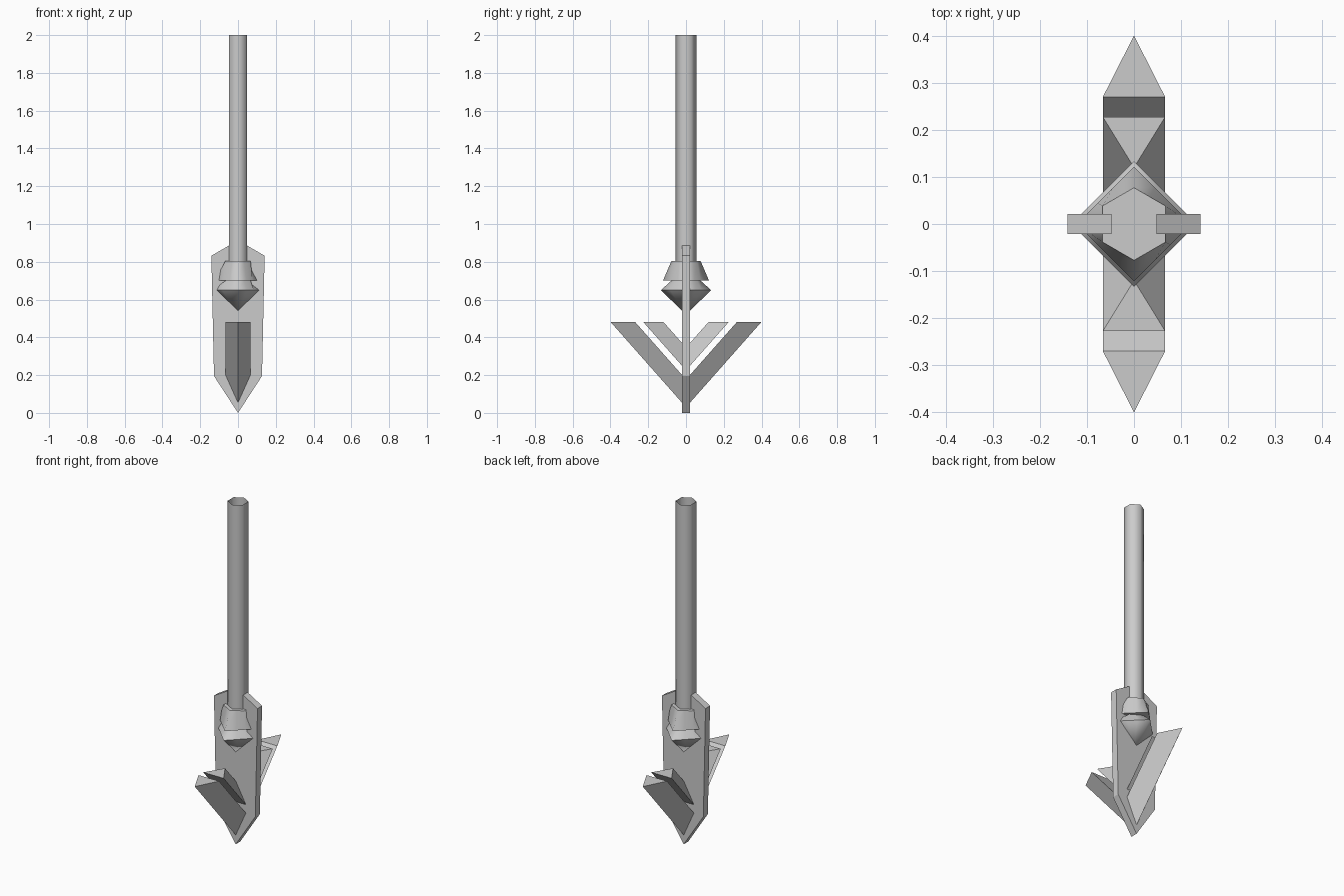
import bpy, bmesh, math
from math import pi

cube = bpy.data.objects.get("Cube")
if cube:
    bpy.data.objects.remove(cube)

GREY = (0.6, 0.6, 0.6, 1)
metal = bpy.data.materials.new("grey metal")
metal.use_nodes = True
metal.diffuse_color = GREY
metal.node_tree.nodes["Principled BSDF"].inputs["Base Color"].default_value = GREY


def finish(name, bm, smooth=False):
    """Turn a bmesh into an object; smooth ones keep level rims sharp."""
    bmesh.ops.recalc_face_normals(bm, faces=bm.faces)
    for f in bm.faces:
        f.smooth = smooth
    for e in bm.edges:
        a, b = e.verts
        e.smooth = abs(a.co.z - b.co.z) > 1e-5
    mesh = bpy.data.meshes.new(name)
    bm.to_mesh(mesh)
    bm.free()
    mesh.materials.append(metal)
    obj = bpy.data.objects.new(name, mesh)
    bpy.context.collection.objects.link(obj)
    return obj


def ring(bm, sides, radius, z, steps=12):
    """Regular polygon with a corner on the y axis, sampled by angle."""
    verts = []
    half = pi / sides
    for i in range(steps):
        a = 2 * pi * i / steps
        r = radius * math.cos(half) / math.cos(a % (2 * half) - half)
        verts.append(bm.verts.new((r * math.sin(a), r * math.cos(a), z)))
    return verts


def loft(name, sections, steps=12, caps=True, tip=None):
    """Bridge polygon sections, given as (sides, radius, z), top to bottom."""
    bm = bmesh.new()
    rings = [ring(bm, *s, steps) for s in sections]
    for up, low in zip(rings, rings[1:]):
        for i in range(steps):
            j = (i + 1) % steps
            bm.faces.new((up[i], up[j], low[j], low[i]))
    if caps:
        bm.faces.new(rings[0])
    if tip is not None:
        point = bm.verts.new((0, 0, tip))
        for i in range(steps):
            bm.faces.new((rings[-1][i], rings[-1][(i + 1) % steps], point))
    elif caps:
        bm.faces.new(rings[-1])
    return finish(name, bm, smooth=True)


# Open hexagonal shaft, collar and pointed boss
loft("shaft", [(6, 0.055, 2.0), (6, 0.055, 0.8)], steps=6, caps=False)
loft("collar", [(6, 0.077, 0.805), (4, 0.122, 0.7)])
loft("pointed_boss", [(6, 0.077, 0.7), (4, 0.133, 0.65)], tip=0.52)

# Flat blade, slotted at the top to hold the shaft
half_outline = [(0.127, 0.195), (0.141, 0.832), (0.048, 0.886), (0.048, 0.79)]
outline = [(0, 0)] + half_outline + [(-x, z) for x, z in reversed(half_outline)]
bm = bmesh.new()
face = bm.faces.new([bm.verts.new((x, -0.021, z)) for x, z in outline])
extruded = bmesh.ops.extrude_face_region(bm, geom=[face])["geom"]
for v in extruded:
    if isinstance(v, bmesh.types.BMVert):
        v.co.y = 0.021
finish("blade", bm)


# Triangular barbs running from level tops down into the blade
def barb(name, flat_y, ridge_y, side):
    bm = bmesh.new()
    slope, top = 1.13, 0.482
    section = [(-0.066, flat_y), (0.066, flat_y), (0, ridge_y)]
    upper = [bm.verts.new((x, side * y, top)) for x, y in section]
    lower = [bm.verts.new((x, 0, top - slope * y)) for x, y in section]
    bm.faces.new(upper)
    bm.faces.new(lower)
    for i in range(3):
        j = (i + 1) % 3
        bm.faces.new((upper[i], upper[j], lower[j], lower[i]))
    finish(name, bm)


for label, side in (("front", -1), ("back", 1)):
    barb(label + "_outer_barb", 0.27, 0.4, side)
    barb(label + "_inner_barb", 0.227, 0.12, side)
